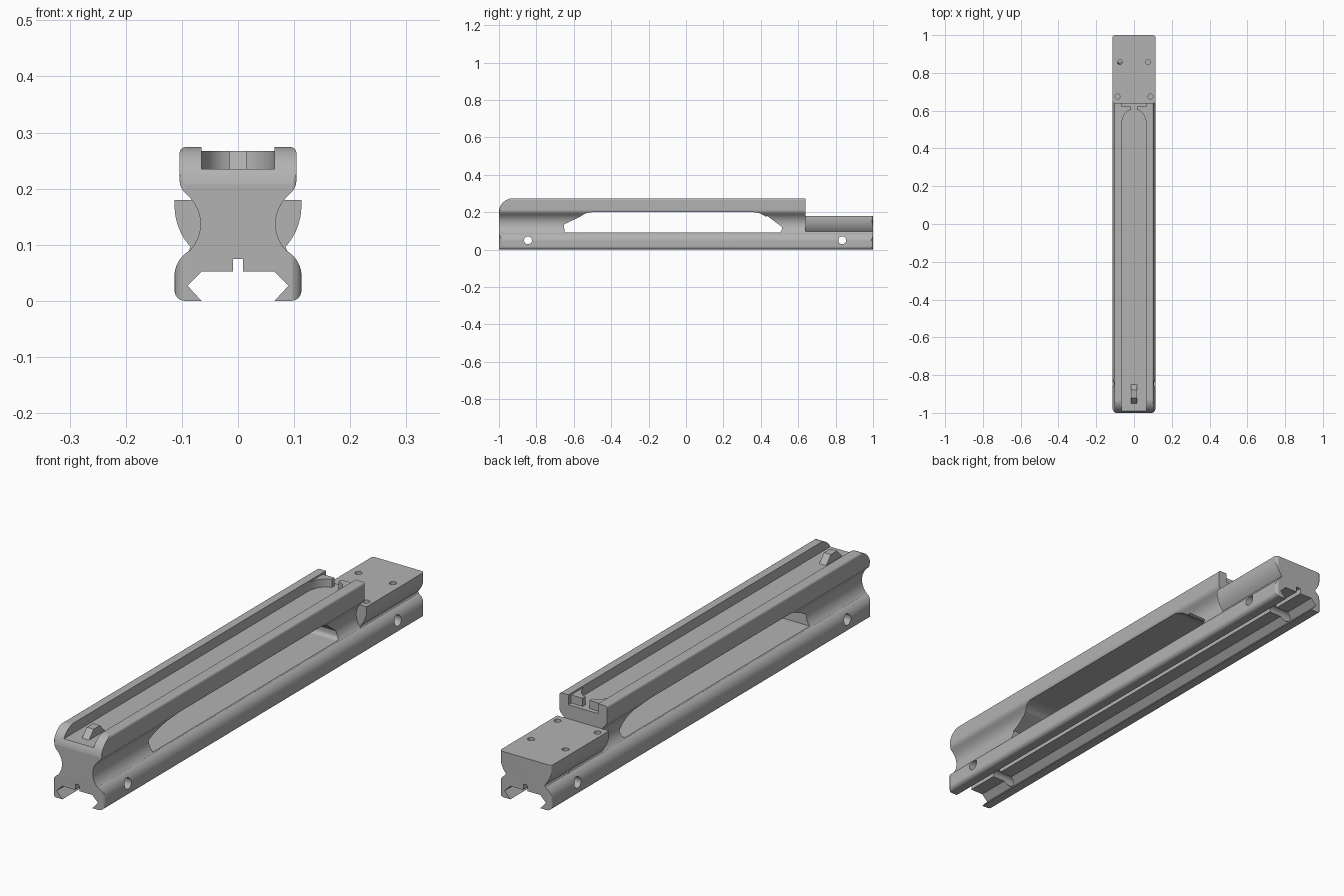
import bpy, bmesh
from math import sin, cos, radians
from mathutils import Vector

cube = bpy.data.objects.get("Cube")
if cube:
    bpy.data.objects.remove(cube)

grey = bpy.data.materials.new("plain grey")
grey.use_nodes = True
grey.diffuse_color = (0.45, 0.45, 0.45, 1)
grey.node_tree.nodes["Principled BSDF"].inputs["Base Color"].default_value = grey.diffuse_color


def arc(cx, cy, r, a0, a1, n=10):
    angles = [radians(a0 + (a1 - a0) * i / n) for i in range(n + 1)]
    return [(cx + r * cos(a), cy + r * sin(a)) for a in angles]


def mirrored(half):
    return half + [(-x, z) for x, z in reversed(half)]


def prism(name, pts, axis, lo, hi):
    """Extrude a closed outline along the given axis."""
    place = {"x": lambda p, t: (t, p[0], p[1]),
             "y": lambda p, t: (p[0], t, p[1]),
             "z": lambda p, t: (p[0], p[1], t)}[axis]
    bm = bmesh.new()
    face = bm.faces.new([bm.verts.new(place(p, lo)) for p in pts])
    moved = bmesh.ops.extrude_face_region(bm, geom=[face])["geom"]
    shift = Vector(place((0, 0), hi - lo))
    bmesh.ops.translate(bm, vec=shift, verts=[v for v in moved if isinstance(v, bmesh.types.BMVert)])
    bmesh.ops.recalc_face_normals(bm, faces=bm.faces)
    mesh = bpy.data.meshes.new(name)
    bm.to_mesh(mesh)
    bm.free()
    mesh.materials.append(grey)
    ob = bpy.data.objects.new(name, mesh)
    bpy.context.collection.objects.link(ob)
    return ob


def activate(ob):
    bpy.ops.object.select_all(action="DESELECT")
    ob.select_set(True)
    bpy.context.view_layer.objects.active = ob


def boolean(ob, cutter, operation="DIFFERENCE"):
    cutter.hide_render = True
    mod = ob.modifiers.new("cut", "BOOLEAN")
    mod.operation, mod.solver, mod.object = operation, "EXACT", cutter
    activate(ob)
    bpy.ops.object.modifier_apply(modifier=mod.name)
    bpy.data.objects.remove(cutter)


def finish(ob):
    activate(ob)
    bpy.ops.object.shade_smooth_by_angle(angle=radians(30))
    ob.modifiers.new("even shading", "WEIGHTED_NORMAL").keep_sharp = True


def circle(cx, cy, r):
    return arc(cx, cy, r, 0, 345, 23)


# Cross-sections: dovetail foot with a centre groove, shared by body and rear block
foot = [(0.009, 0.075), (0.009, 0.052), (0.065, 0.052), (0.09, 0.027), (0.065, 0.0)]
foot += arc(0.095, 0.018, 0.018, -90, 0, 6) + arc(0.063, 0.045, 0.05, 0, 60)
upper = arc(0.1347, 0.137, 0.0677, 226, 134, 16) + arc(0.074, 0.2145, 0.03, -46, 0, 6)
upper += arc(0.094, 0.264, 0.01, 0, 90, 6) + [(0.065, 0.274), (0.065, 0.235)]

# Main body with its top channel
body = prism("main_rail", mirrored(foot + upper), "y", -1, 0.64)

# Rounded top front edge and rounded front corners
side = [(-1, -0.1), (0.8, -0.1), (0.8, 0.274 + 0.1), (-0.925, 0.374)]
side += arc(-0.925, 0.199, 0.0755, 90, 180, 12)
boolean(body, prism("side_shape", side, "x", -0.3, 0.3), "INTERSECT")
plan = arc(0.088, -0.975, 0.026, 0, -90, 8)
plan = [(0.114, 0.8)] + plan
boolean(body, prism("plan_shape", mirrored(plan), "z", -0.1, 0.4), "INTERSECT")

# Long window through the waist
window = [(-0.65, 0.092), (0.495, 0.092)] + arc(0.497, 0.107, 0.015, -90, 0, 4)
window += [(0.512, 0.122), (0.435, 0.18)] + arc(0.36, 0.10, 0.1, 50, 90, 8)
window += arc(-0.5, 0.10, 0.1, 90, 130, 8) + [(-0.652, 0.135)]
boolean(body, prism("window_cutter", window, "x", -0.3, 0.3))

# Rear block on the same foot
bulge = arc(0.003, 0.17, 0.11, -42, 0, 12) + [(0.113, 0.18)]
block = prism("rear_block", mirrored(foot + bulge), "y", 0.64, 1)
plan = [(0.114, 0.5)] + arc(0.099, 0.985, 0.0151, 0, 90, 6)
boolean(block, prism("block_plan", mirrored(plan), "z", -0.1, 0.4), "INTERSECT")

# Screw holes in the block's top face
for x, y, floor in [(-0.075, 0.857, 0.06), (0.075, 0.857, 0.15),
                    (-0.087, 0.675, 0.15), (0.087, 0.675, 0.15)]:
    boolean(block, prism("screw_hole", circle(x, y, 0.013), "z", floor, 0.3))

# Cross-pin holes through the foot
for ob, y in ((body, -0.845), (block, 0.835)):
    boolean(ob, prism("pin_hole", circle(y, 0.05, 0.021), "x", -0.3, 0.3))
    finish(ob)

# Curved cheeks narrowing the rear of the channel
for side_name, s in (("left", 1), ("right", -1)):
    curve = [(s * (0.066 - 0.051 * t * t), 0.52 + 0.085 * (1 - (1 - t) ** 1.5))
             for t in [i / 10 for i in range(11)]]
    cheek = prism(side_name + "_channel_cheek",
                  curve + [(s * 0.015, 0.622), (s * 0.066, 0.622)], "z", 0.234, 0.267)
    finish(cheek)

# Wedge-shaped catch near the front of the channel
prism("front_catch", [(-0.95, 0.234), (-0.92, 0.267), (-0.88, 0.267), (-0.85, 0.234)],
      "x", -0.015, 0.015)
